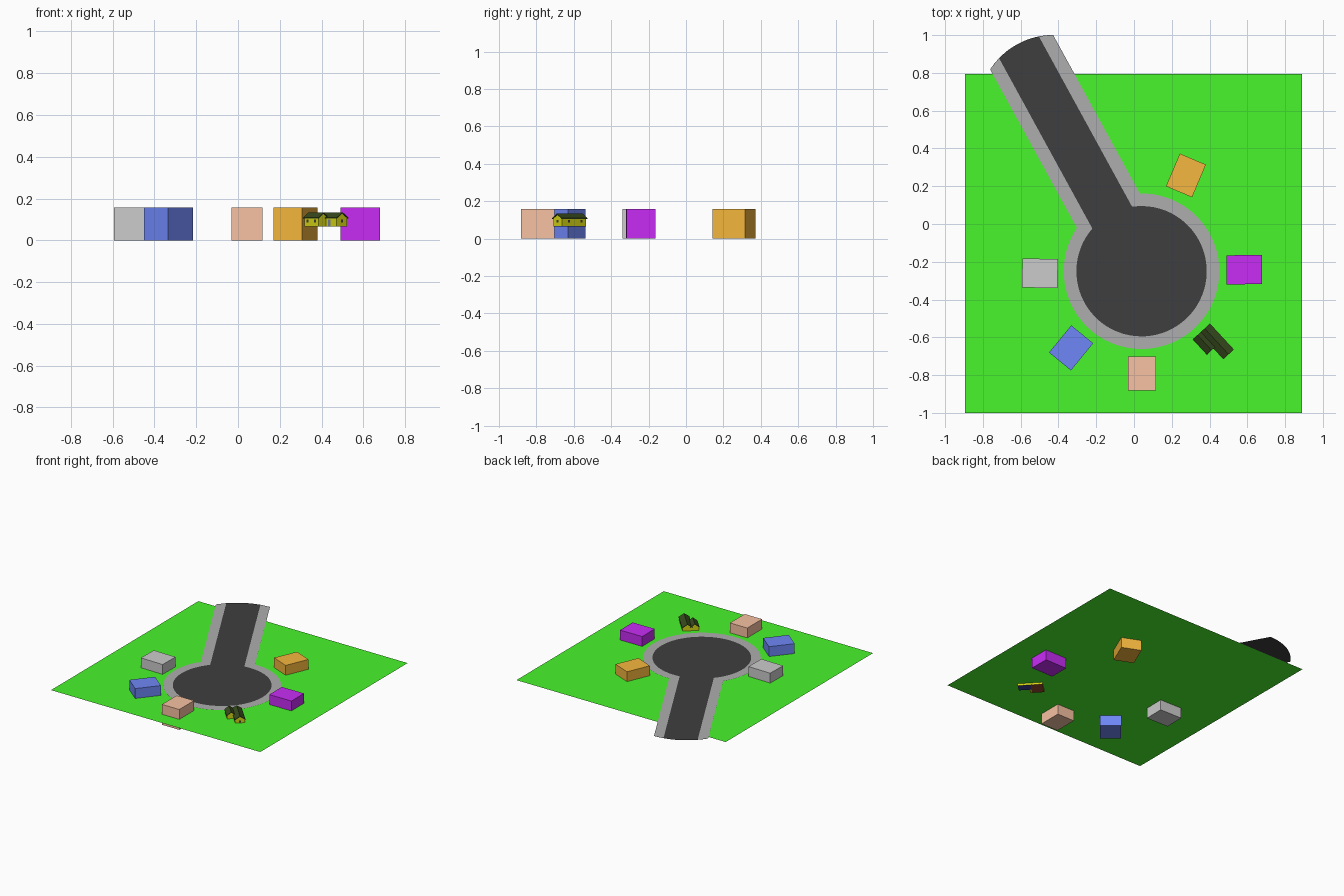
import bpy, math
from mathutils import Matrix, Vector

if "Cube" in bpy.data.objects:
    bpy.data.objects.remove(bpy.data.objects["Cube"])

GROUND_Z = 0.081


def material(name, rgb):
    m = bpy.data.materials.new(name)
    lin = [((c / 255 + 0.055) / 1.055) ** 2.4 for c in rgb]
    m.diffuse_color = (*lin, 1)
    m.use_nodes = True
    m.node_tree.nodes["Principled BSDF"].inputs["Base Color"].default_value = m.diffuse_color
    return m


def mesh(name, verts, faces, mat=None, matrix=None):
    me = bpy.data.meshes.new(name)
    me.from_pydata([tuple(v) for v in verts], [], faces)
    me.update()
    ob = bpy.data.objects.new(name, me)
    bpy.context.collection.objects.link(ob)
    if mat:
        me.materials.append(mat)
    if matrix:
        ob.matrix_world = matrix
    return ob


def prism(name, profile, u0, u1, mat, matrix):
    """Extrude a (v, z) profile along the local x axis."""
    n = len(profile)
    verts = [(u, v, z) for u in (u0, u1) for v, z in profile]
    faces = [tuple(reversed(range(n))), tuple(range(n, 2 * n))]
    faces += [(i, (i + 1) % n, n + (i + 1) % n, n + i) for i in range(n)]
    return mesh(name, verts, faces, mat, matrix)


def box(name, lo, hi, mat, matrix):
    profile = [(lo[1], lo[2]), (hi[1], lo[2]), (hi[1], hi[2]), (lo[1], hi[2])]
    return prism(name, profile, lo[0], hi[0], mat, matrix)


green = material("grass", (72, 245, 44))
asphalt = material("asphalt", (62, 62, 62))
pavement = material("pavement", (174, 174, 174))
wall = material("wall", (215, 215, 20))
roof = material("roof", (55, 74, 28))
glass = material("glass", (60, 60, 55))
door_blue = material("door", (120, 130, 160))
carpet = material("carpet", (60, 65, 150))
wood = material("wood", (150, 75, 45))

# Lawn
mesh("lawn", [(-0.895, -1, GROUND_Z), (0.89, -1, GROUND_Z),
              (0.89, 0.795, GROUND_Z), (-0.895, 0.795, GROUND_Z)], [(0, 1, 2, 3)], green)

# Cul-de-sac road: local x runs along the street from the turning circle centre
street = Matrix.Translation((0.04, -0.25, 0)) @ Matrix.Rotation(math.radians(118.7), 4, 'Z')
END_R, END_C = 0.40, 0.97


def end_x(b):
    return END_C + math.sqrt(END_R ** 2 - b * b)


def street_path(r, w, n=64):
    """Edge line: left street end, round the circle, right street end."""
    a = math.asin(w / r)
    pts = [(end_x(w), w)]
    for i in range(n + 1):
        t = a + (2 * math.pi - 2 * a) * i / n
        pts.append((r * math.cos(t), r * math.sin(t)))
    return pts + [(end_x(w), -w)]


outer, inner = street_path(0.412, 0.19), street_path(0.345, 0.12)
end_arc = [(end_x(b), b) for b in [-0.19 + 0.38 * i / 12 for i in range(1, 12)]]
outline = outer + end_arc
mesh("road", [(x, y, GROUND_Z + 0.0008) for x, y in outline],
     [tuple(range(len(outline)))], asphalt, street)
n = len(outer)
mesh("sidewalk", [(x, y, GROUND_Z + 0.002) for x, y in outer + inner],
     [(i, i + 1, n + i + 1, n + i) for i in range(n - 1)], pavement, street)

# Plain block houses: centre x, y, size x, y, turn, colour
blocks = [
    ("purple_block", 0.584, -0.242, 0.188, 0.154, 0.5, (200, 44, 245)),
    ("grey_block", -0.498, -0.261, 0.188, 0.154, -1, (218, 218, 218)),
    ("pink_block", 0.043, -0.792, 0.148, 0.18, 0, (247, 194, 162)),
    ("orange_block", 0.275, 0.257, 0.15, 0.188, -23, (245, 183, 62)),
    ("blue_block", -0.333, -0.656, 0.15, 0.186, -39.3, (110, 135, 247)),
]
for name, x, y, sx, sy, turn, rgb in blocks:
    m = Matrix.Translation((x, y, 0)) @ Matrix.Rotation(math.radians(turn), 4, 'Z')
    box(name, (-sx / 2, -sy / 2, 0), (sx / 2, sy / 2, 0.157), material(name, rgb), m)

# Detailed house: local x along the long wing, local -y toward the street side wing
house = Matrix.Translation((0.402, -0.527, 0)) @ Matrix.Rotation(math.radians(-47.3), 4, 'Z')
BASE, EAVE, RIDGE = 0.066, 0.107, 0.134


def wing(name, u0, u1, v0, v1, ridge):
    mid = (v0 + v1) / 2
    prism(name + "_walls", [(v0, BASE), (v1, BASE), (v1, EAVE), (mid, ridge - 0.004), (v0, EAVE)],
          u0 + 0.005, u1 - 0.005, wall, house)
    o, t = 0.004, 0.005
    drop = o * (ridge - EAVE) / (v1 - mid)
    prism(name + "_roof", [(v0 - o, EAVE - drop), (mid, ridge - t), (v1 + o, EAVE - drop),
                           (v1 + o, EAVE - drop + t), (mid, ridge), (v0 - o, EAVE - drop + t)],
          u0, u1, roof, house)


wing("long_wing", 0, 0.187, -0.072, -0.004, RIDGE)
wing("side_wing", 0, 0.11, -0.119, -0.06, RIDGE)

# Floors seen from underneath
box("carpet_floor", (0.09, -0.071, BASE - 0.001), (0.181, -0.005, BASE + 0.002), carpet, house)
box("wood_floor", (0.006, -0.118, BASE - 0.001), (0.09, -0.005, BASE + 0.002), wood, house)

# Windows and door, set just proud of the walls
W0, W1, S, P = 0.085, 0.1, 0.007, 0.001
for i, u in enumerate((0.04, 0.13)):
    box(f"back_window_{i}", (u - S, -0.005, W0), (u + S, -0.004 + P, W1), glass, house)
for i, u in enumerate((0.028, 0.08)):
    box(f"side_window_{i}", (u - S, -0.119 - P, W0), (u + S, -0.118, W1), glass, house)
box("end_window", (0.181, -0.045, W0), (0.182 + P, -0.031, W1), glass, house)
box("front_door", (0.12, -0.072 - P, BASE), (0.138, -0.071, 0.099), door_blue, house)
